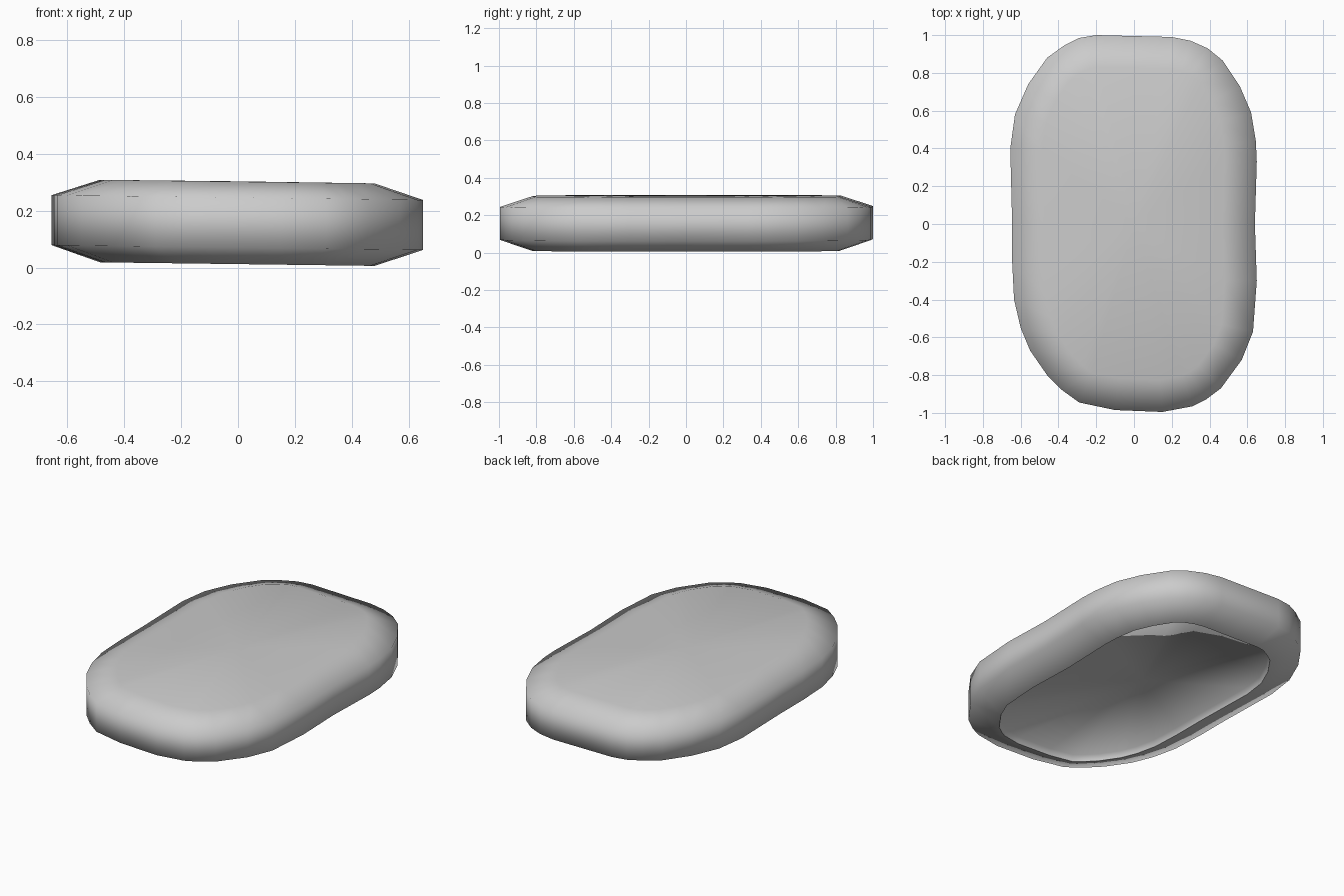
import bpy, bmesh, math
from mathutils import Vector

if "Cube" in bpy.data.objects:
    bpy.data.objects.remove(bpy.data.objects["Cube"])

# Plan outline of the rounded slab, counter-clockwise from the right side
OUTLINE = [(.64, 0), (.65, .33), (.645, .44), (.62, .59), (.56, .73), (.47, .865), (.39, .93),
           (.3, .97), (.2, .99), (0, .995), (-.2, 1), (-.29, .985), (-.37, .945), (-.46, .88),
           (-.56, .74), (-.63, .58), (-.655, .4), (-.645, 0), (-.645, -.2), (-.635, -.4),
           (-.6, -.55), (-.55, -.67), (-.46, -.8), (-.38, -.88), (-.29, -.945), (-.1, -.985),
           (.15, -.995), (.31, -.965), (.38, -.93), (.46, -.87), (.57, -.72), (.63, -.57), (.65, -.3)]
TILT = -0.013


def inset(points, d):
    """Move every outline point inward along its corner normal."""
    pts = [Vector(p) for p in points]
    out = []
    for i, p in enumerate(pts):
        a = (p - pts[i - 1]).normalized()
        b = (pts[(i + 1) % len(pts)] - p).normalized()
        t = (a + b).normalized()
        out.append(p + Vector((-t.y, t.x)) * d)
    return out


def ring(bm, d, z):
    return [bm.verts.new((p.x, p.y, z + TILT * p.x)) for p in inset(OUTLINE, d)]


def bridge(bm, low, high):
    n = len(low)
    for i in range(n):
        j = (i + 1) % n
        bm.faces.new((low[i], low[j], high[j], high[i]))


def fan(bm, loop, tip):
    c = bm.verts.new(tip)
    for i in range(len(loop)):
        bm.faces.new((loop[i], loop[(i + 1) % len(loop)], c))


bm = bmesh.new()
# Recess lip, bottom edge, side wall and top bevel
sections = [(.18, .05), (.17, .012), (0, .07), (0, .246), (.17, .302)]
rings = [ring(bm, d, z) for d, z in sections]
for low, high in zip(rings, rings[1:]):
    bridge(bm, low, high)
# Flat top and hollow cone underneath
fan(bm, rings[-1], (0, 0, .303))
fan(bm, rings[0][::-1], (-.03, .03, .1))

bmesh.ops.recalc_face_normals(bm, faces=bm.faces)
mesh = bpy.data.meshes.new("rounded_slab")
bm.to_mesh(mesh)
bm.free()
slab = bpy.data.objects.new("rounded_slab", mesh)
bpy.context.collection.objects.link(slab)

# Soft rim, crisp edge at the recess
bpy.context.view_layer.objects.active = slab
slab.select_set(True)
bpy.ops.object.shade_smooth_by_angle(angle=math.radians(80))
